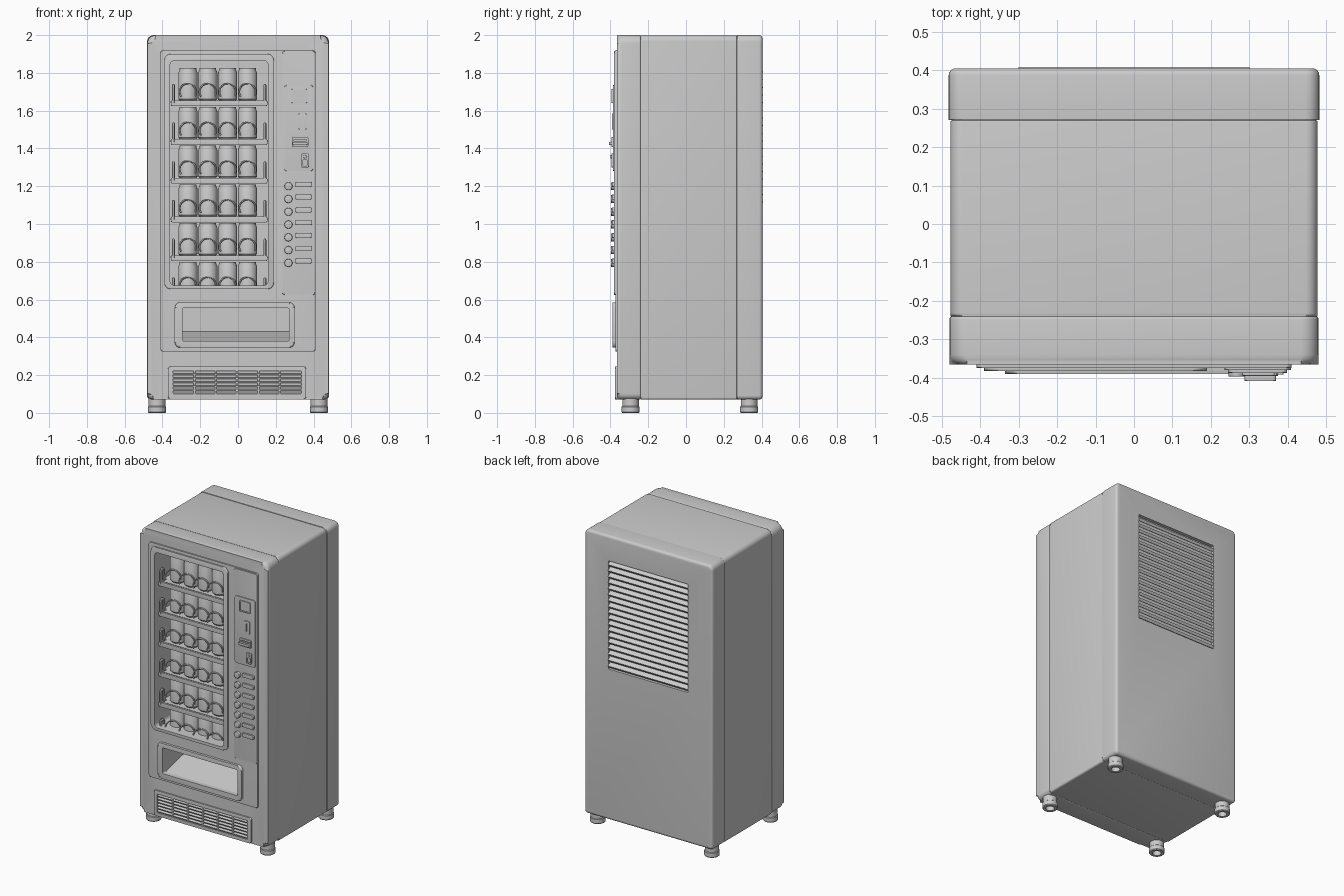
import bpy, bmesh
from math import sin, cos, pi, radians

if "Cube" in bpy.data.objects:
    bpy.data.objects.remove(bpy.data.objects["Cube"])


def add_mesh(name, bm):
    bmesh.ops.recalc_face_normals(bm, faces=bm.faces)
    me = bpy.data.meshes.new(name)
    bm.to_mesh(me)
    bm.free()
    return add_object(name, me)


def add_object(name, data, loc=(0, 0, 0)):
    ob = bpy.data.objects.new(name, data)
    ob.location = loc
    bpy.context.collection.objects.link(ob)
    return ob


def plate(name, x0, x1, z0, z1, y0, y1, r=0.01, front=0.0, back=0.0, r_low=None):
    """Rounded rectangle in XZ, extruded from y0 (front) to y1, with bevelled rims."""
    r_low = r if r_low is None else r_low
    bm = bmesh.new()
    pts = []
    for cx, cz, rad, a0 in ((x1, z1, r, 0), (x0, z1, r, 90), (x0, z0, r_low, 180), (x1, z0, r_low, 270)):
        sx, sz = (-1 if cx == x1 else 1), (-1 if cz == z1 else 1)
        for k in range(7):
            a = radians(a0 + 15 * k)
            pts.append((cx + sx * rad + rad * cos(a), cz + sz * rad + rad * sin(a)))
    rings = [[bm.verts.new((x, y, z)) for x, z in pts] for y in (y0, y1)]
    n = len(pts)
    caps = [bm.faces.new(rings[0]), bm.faces.new(rings[1])]
    for i in range(n):
        j = (i + 1) % n
        bm.faces.new((rings[0][i], rings[0][j], rings[1][j], rings[1][i]))
    rims = [list(c.edges) for c in caps]
    for edges, w in zip(rims, (front, back)):
        if w:
            bmesh.ops.bevel(bm, geom=edges, offset=w, segments=4, profile=0.5, affect='EDGES')
    return add_mesh(name, bm)


def box(name, size, loc, tilt=0.0):
    bm = bmesh.new()
    bmesh.ops.create_cube(bm, size=1)
    bmesh.ops.scale(bm, vec=size, verts=bm.verts)
    ob = add_mesh(name, bm)
    ob.location = loc
    ob.rotation_euler.x = tilt
    return ob


def lathe(name, profile, n=24, closed=False):
    """Spin an (r, z) profile around z."""
    bm = bmesh.new()
    vs = [bm.verts.new((r, 0, z)) for r, z in profile]
    es = [bm.edges.new((a, b)) for a, b in zip(vs, vs[1:])]
    if closed:
        es.append(bm.edges.new((vs[-1], vs[0])))
    bmesh.ops.spin(bm, geom=vs + es, cent=(0, 0, 0), axis=(0, 0, 1), angle=2 * pi, steps=n)
    bmesh.ops.remove_doubles(bm, verts=bm.verts, dist=1e-5)
    return add_mesh(name, bm)


def wire(name, pts, radius):
    cu = bpy.data.curves.new(name, 'CURVE')
    cu.dimensions = '3D'
    cu.bevel_depth, cu.bevel_resolution, cu.use_fill_caps = radius, 1, True
    sp = cu.splines.new('POLY')
    sp.points.add(len(pts) - 1)
    for p, co in zip(sp.points, pts):
        p.co = (*co, 1)
    ob = add_object(name, cu)
    bpy.ops.object.select_all(action='DESELECT')
    bpy.context.view_layer.objects.active = ob
    ob.select_set(True)
    bpy.ops.object.convert(target='MESH')
    return bpy.context.view_layer.objects.active


def cut(targets, *dims, r=0.01):
    """Carve a rounded opening out of every target, then drop the cutter."""
    c = plate("cutter", *dims, r=r)
    c.hide_render = True
    for ob in targets:
        m = ob.modifiers.new("cut", 'BOOLEAN')
        m.operation, m.solver, m.object = 'DIFFERENCE', 'EXACT', c
        bpy.context.view_layer.objects.active = ob
        bpy.ops.object.modifier_apply(modifier=m.name)
    bpy.data.objects.remove(c)


def tile(ob, places):
    """First place moves the object, the rest are linked copies."""
    ob.location = places[0]
    for p in places[1:]:
        add_object(ob.name, ob.data, p).rotation_euler = ob.rotation_euler


# Cabinet in three sections, with bevelled grooves between them
door = plate("cabinet_front", -.48, .48, .07, 2, -.366, -.24, .045, .026, .008, .032)
mid = plate("cabinet_middle", -.477, .477, .07, 1.998, -.24, .27, .03, .008, .004, .012)
rear = plate("cabinet_rear", -.482, .482, .07, 2, .27, .405, .035, .004, .018, .022)

# Front panels
panel = plate("door_panel", -.41, .41, .325, 1.92, -.374, -.35, .015, .004)
window = plate("window_frame", -.39, .19, .655, 1.90, -.382, -.35, .035, .006)
hatch = plate("delivery_frame", -.335, .30, .345, .585, -.39, -.35, .03, .01)
kick = plate("grille_frame", -.37, .36, .072, .245, -.375, -.35, .012, .005)

# Openings
cut([door, mid, panel, window], -.36, .16, .675, 1.865, -.5, -.13, r=.025)
cut([door, mid, panel, hatch], -.295, .27, .38, .555, -.5, -.14, r=.008)
cut([door, kick], -.345, .335, .095, .222, -.5, -.335, r=.004)
cut([rear], -.3, .3, 1.095, 1.83, .383, .5, r=.004)

# Sloping delivery chute floor
bm = bmesh.new()
ends = [[bm.verts.new((x, y, z)) for y, z in ((-.365, .379), (-.14, .379), (-.14, .432))] for x in (-.295, .27)]
bm.faces.new(ends[0])
bm.faces.new(ends[1])
for i in range(3):
    j = (i + 1) % 3
    bm.faces.new((ends[0][i], ends[0][j], ends[1][j], ends[1][i]))
add_mesh("delivery_chute", bm)

# Front grille
tile(box("grille_slat", (.68, .03, .01), (0, 0, 0), radians(25)),
     [(-.005, -.357, .106 + .021 * i) for i in range(6)])
tile(box("grille_divider", (.01, .034, .127), (0, 0, 0)),
     [(-.005 + .113 * i, -.354, .1585) for i in (-2, -1, 0, 1, 2)])

# Rear louvres
tile(box("rear_louvre", (.6, .03, .018), (0, 0, 0), radians(-35)),
     [(0, .391, 1.118 + .0405 * i) for i in range(18)])

# Shelves, cans and dispensing coils
rows = [1.65 - .205 * i for i in range(6)]
cols = [-.265 + .105 * i for i in range(4)]
tile(box("shelf", (.52, .19, .008), (0, 0, 0)), [(-.1, -.225, z - .006) for z in rows[:5]])
rail = plate("shelf_rail", -.255, .255, -.026, .004, -.008, .008, .006, .003, .003)
tile(rail, [(-.1, -.338, z) for z in rows[:5]])
can = lathe("can", [(0, .006), (.036, .006), (.04, 0), (.051, .012), (.051, .15),
                    (.044, .168), (.044, .175), (.041, .175), (.04, .17), (0, .17)])
tile(can, [(x, -.262, z) for z in rows for x in cols])
turn = [-.25 + i / 20 for i in range(51)]
coil = wire("coil", [(-.044 * cos(2 * pi * (t + .25) - .6), -.345 + .08 * (t + .25),
                      .05 + .044 * sin(2 * pi * (t + .25) - .6)) for t in turn], .005)
tile(coil, [(x, 0, z) for z in rows for x in cols])
arc = [radians(a) for a in range(0, 181, 15)]
guard = wire("shelf_end_guard", [(0, -.015, -.01)] +
             [(0, -.015 * cos(a), .07 + .015 * sin(a)) for a in arc] + [(0, .015, -.01)], .008)
tile(guard, [(x, -.325, z) for z in rows for x in (-.342, .142)])

# Control panel
plate("control_panel", .235, .408, .625, 1.915, -.38, -.36, .012, .004)
plate("payment_panel", .245, .398, 1.28, 1.735, -.387, -.37, .012, .004)
screen = plate("display_frame", .282, .366, 1.64, 1.715, -.394, -.38, .006, .003)
cut([screen], .29, .358, 1.648, 1.707, -.5, -.388, r=.003)
slot = plate("coin_slot", .32, .362, 1.50, 1.585, -.393, -.38, .006, .003)
cut([slot], .337, .345, 1.515, 1.57, -.5, -.386, r=.003)
bill = plate("note_slot", .285, .372, 1.408, 1.46, -.395, -.38, .006, .003)
cut([bill], .295, .362, 1.44, 1.448, -.5, -.387, r=.003)
plate("note_lip", .288, .369, 1.418, 1.434, -.408, -.385, .006, .004)
coin = plate("coin_return", .335, .375, 1.30, 1.372, -.395, -.38, .008, .003)
cut([coin], .343, .367, 1.308, 1.34, -.5, -.386, r=.005)
plate("return_button", .346, .364, 1.348, 1.364, -.4, -.39, .008, .002)

# Selection buttons and their labels
heights = [1.2 - .0677 * i for i in range(7)]
button = plate("round_button", -.021, .021, -.021, .021, -.397, -.37, .0209, .004)
tile(button, [(.267, 0, z) for z in heights])
label = plate("button_label", -.042, .042, -.013, .013, -.392, -.37, .005, .003)
tile(label, [(.347, 0, z + .01) for z in heights])

# Hollow feet
foot = lathe("foot", [(.027, 0), (.044, 0), (.048, .005), (.048, .032), (.044, .036),
                      (.044, .075), (.027, .075)], closed=True)
tile(foot, [(x, y, 0) for x in (-.429, .429) for y in (-.293, .334)])

# Smooth shading with crisp edges
bpy.ops.object.select_all(action='SELECT')
bpy.context.view_layer.objects.active = door
bpy.ops.object.shade_smooth_by_angle(angle=radians(32))
